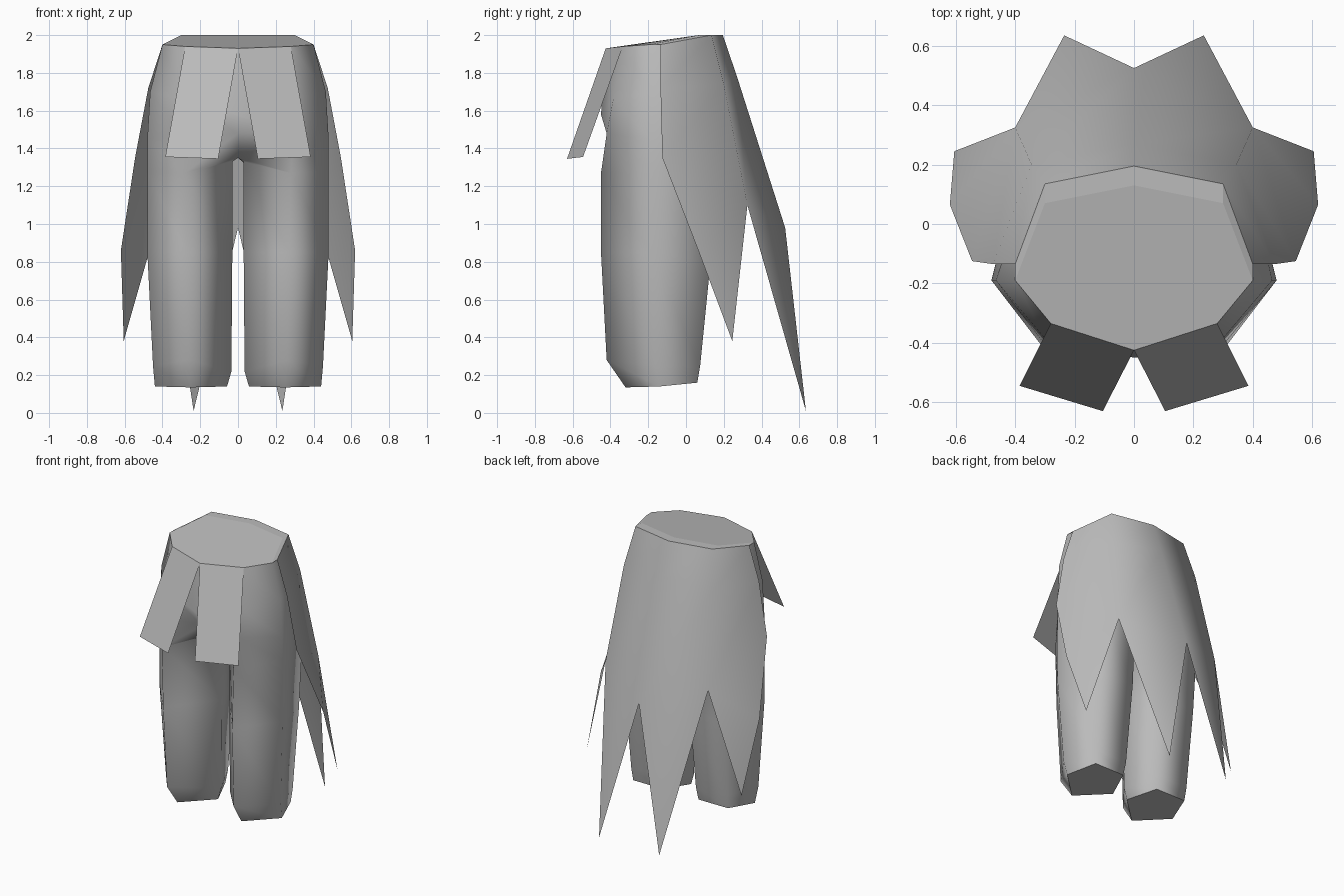
import bpy, bmesh

if "Cube" in bpy.data.objects:
    bpy.data.objects.remove(bpy.data.objects["Cube"])

grey = bpy.data.materials.new("plain grey")
grey.diffuse_color = (0.5, 0.5, 0.5, 1)
grey.use_nodes = True
grey.node_tree.nodes["Principled BSDF"].inputs["Base Color"].default_value = grey.diffuse_color


def build(name, points, faces, smooth=True, flat=()):
    """Mesh from the +x half, mirrored to -x and welded on the centre line."""
    bm = bmesh.new()
    for side in (1, -1):
        v = {k: bm.verts.new((side * p[0], p[1], p[2])) for k, p in points.items()}
        for f in faces + list(flat):
            face = bm.faces.new([v[k] for k in f][::side])
            face.smooth = smooth and f not in flat
    bmesh.ops.remove_doubles(bm, verts=bm.verts, dist=0.0005)
    bmesh.ops.recalc_face_normals(bm, faces=bm.faces)
    # hard edge wherever a flat face meets a smooth one
    for e in bm.edges:
        e.smooth = len({f.smooth for f in e.link_faces}) == 1
    me = bpy.data.meshes.new(name)
    bm.to_mesh(me)
    bm.free()
    me.materials.append(grey)
    ob = bpy.data.objects.new(name, me)
    bpy.context.collection.objects.link(ob)
    return ob


def strips(rows, closed=False):
    """Quads between successive rows of point keys."""
    out = []
    for a, b in zip(rows, rows[1:]):
        n = len(a)
        for i in range(n if closed else n - 1):
            j = (i + 1) % n
            out.append((a[i], a[j], b[j], b[i]))
    return out


# Trousers: torso rows run from front centre round the side to back centre
torso = [
    [(0, -.425, 1.93), (.28, -.335, 1.94), (.40, -.19, 1.95), (.30, .07, 2.0), (0, .13, 2.0)],
    [(0, -.45, 1.58), (.30, -.385, 1.66), (.465, -.19, 1.70), (.36, .13, 1.72), (0, .175, 1.74)],
    [(0, -.40, 1.48), (.29, -.42, 1.48), (.48, -.19, 1.45), (.39, .16, 1.45), (0, .18, 1.42)],
]
# Leg rings: front, outer, back outer, back inner, inner
legs = [
    [(.28, -.45, 1.27), (.48, -.19, 1.28), (.395, .155, 1.28), (.12, .155, 1.25), (.03, -.14, 1.33)],
    [(.27, -.45, .85), (.48, -.19, .85), (.385, .13, .80), (.12, .13, .80), (.03, -.14, .85)],
    [(.26, -.42, .28), (.45, -.165, .25), (.375, .075, .25), (.13, .075, .25), (.035, -.14, .22)],
    [(.25, -.32, .135), (.44, -.14, .14), (.37, .06, .16), (.14, .06, .16), (.058, -.14, .14)],
]
pts = {("t", r, c): p for r, row in enumerate(torso) for c, p in enumerate(row)}
pts.update({("l", r, c): p for r, row in enumerate(legs) for c, p in enumerate(row)})
pts["crotch"] = (0, -.14, 1.35)
T = [[("t", r, c) for c in range(5)] for r in range(3)]
L = [[("l", r, c) for c in range(5)] for r in range(4)]
faces = strips(T) + strips(L, closed=True)
faces += strips([T[2][1:4], L[0][0:3]])                    # hip to leg
faces += [(T[2][0], "crotch", L[0][4], L[0][0], T[2][1]),  # front of crotch
          ("crotch", T[2][4], L[0][3], L[0][4]),           # under crotch
          (T[2][4], T[2][3], L[0][2], L[0][3])]            # seat
build("trousers", pts, faces, flat=[tuple(T[0]), tuple(L[3])])

# Tail skirt: pointed sheet hanging round the back and sides
skirt = {
    "c0": (0, .195, 2.0), "c1": (0, .27, 1.78), "c2": (0, .525, .98),
    "a0": (.30, .135, 2.0), "a1": (.345, .20, 1.74), "a2": (.40, .325, 1.10),
    "b0": (.40, -.135, 1.95), "b1": (.475, -.135, 1.72), "b2": (.545, -.125, 1.35),
    "edge": (.62, .065, .86), "side_tip": (.605, .245, .38), "back_tip": (.235, .635, .01),
}
build("tail_skirt", skirt, [
    ("c0", "a0", "a1", "c1"), ("c1", "a1", "a2", "c2"), ("c2", "a2", "back_tip"),
    ("a0", "b0", "b1", "a1"), ("a1", "b1", "b2", "a2"), ("a2", "b2", "edge"),
    ("a2", "edge", "side_tip")])

# Rim closing the gap between waist and skirt
build("skirt_rim", {"w0": (0, .13, 2.0), "w1": (.30, .07, 2.0), "w2": (.40, -.19, 1.95),
                    "c0": skirt["c0"], "a0": skirt["a0"], "b0": skirt["b0"]},
      [("w0", "w1", "a0", "c0"), ("w1", "w2", "b0", "a0")], smooth=False)

# Front flaps hanging from the waist
build("front_flaps", {"in_top": (0, -.425, 1.93), "out_top": (.28, -.335, 1.94),
                      "out_low": (.385, -.545, 1.355), "in_low": (.105, -.63, 1.345)},
      [("in_top", "out_top", "out_low", "in_low")], smooth=False)
